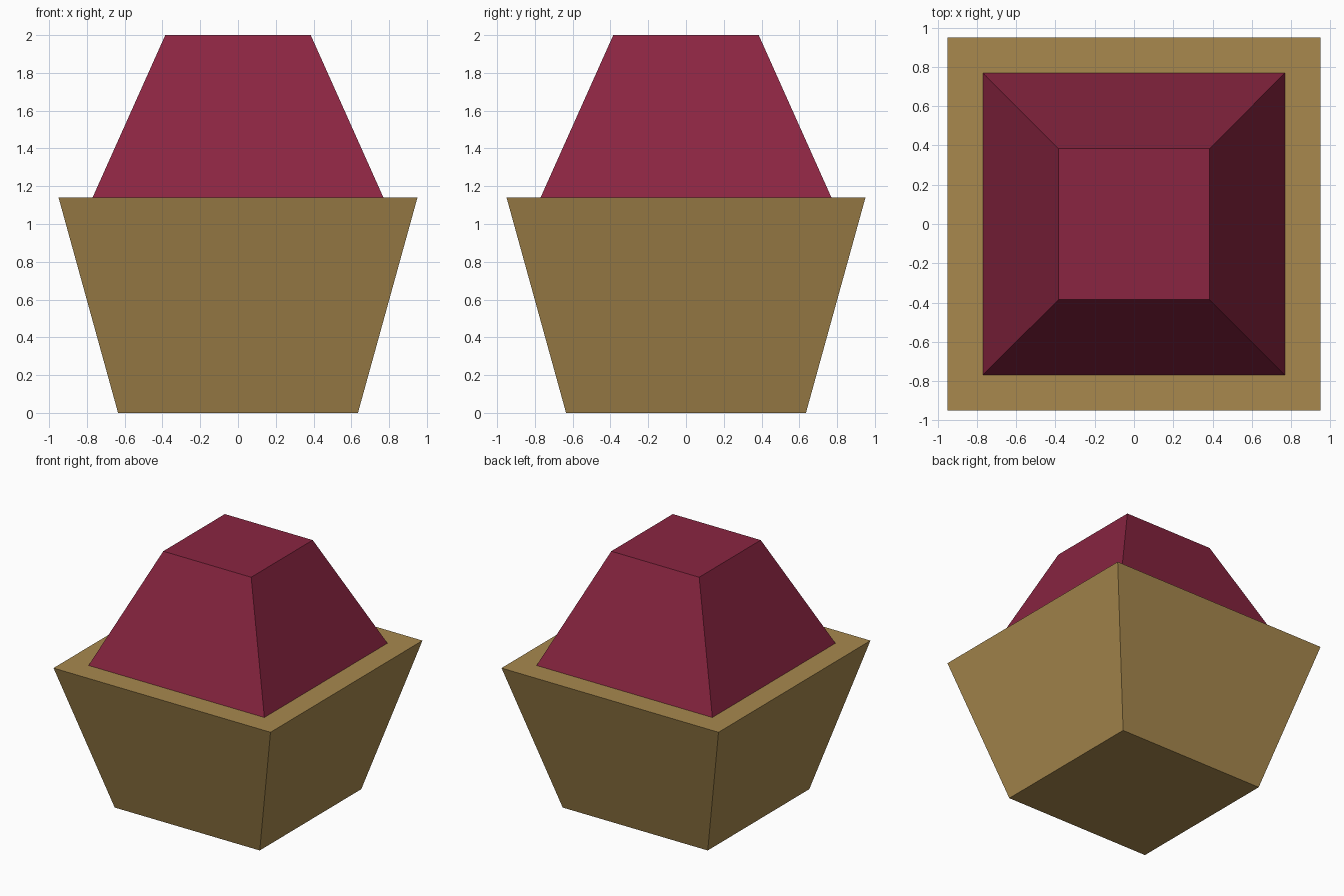
import bpy, math

if "Cube" in bpy.data.objects:
    bpy.data.objects.remove(bpy.data.objects["Cube"])


def material(name, rgb):
    m = bpy.data.materials.new(name)
    m.diffuse_color = (*rgb, 1.0)
    m.use_nodes = True
    m.node_tree.nodes["Principled BSDF"].inputs["Base Color"].default_value = m.diffuse_color
    return m


def square_frustum(name, z0, half0, z1, half1, mat):
    # four-sided cone, turned so its sides face the axes
    bpy.ops.mesh.primitive_cone_add(
        vertices=4, radius1=half0 * math.sqrt(2), radius2=half1 * math.sqrt(2),
        depth=z1 - z0, location=(0, 0, (z0 + z1) / 2),
        rotation=(0, 0, math.pi / 4))
    ob = bpy.context.object
    ob.name = name
    bpy.ops.object.transform_apply(location=True, rotation=True, scale=True)
    ob.data.materials.append(mat)
    return ob


tan = material("tan", (0.392, 0.250, 0.076))
crimson = material("crimson", (0.254, 0.0185, 0.053))

# Flared lower cup
square_frustum("cup", 0.0, 0.635, 1.14, 0.95, tan)
# Tapered topping resting on the cup
square_frustum("topping", 1.14, 0.77, 2.0, 0.385, crimson)
